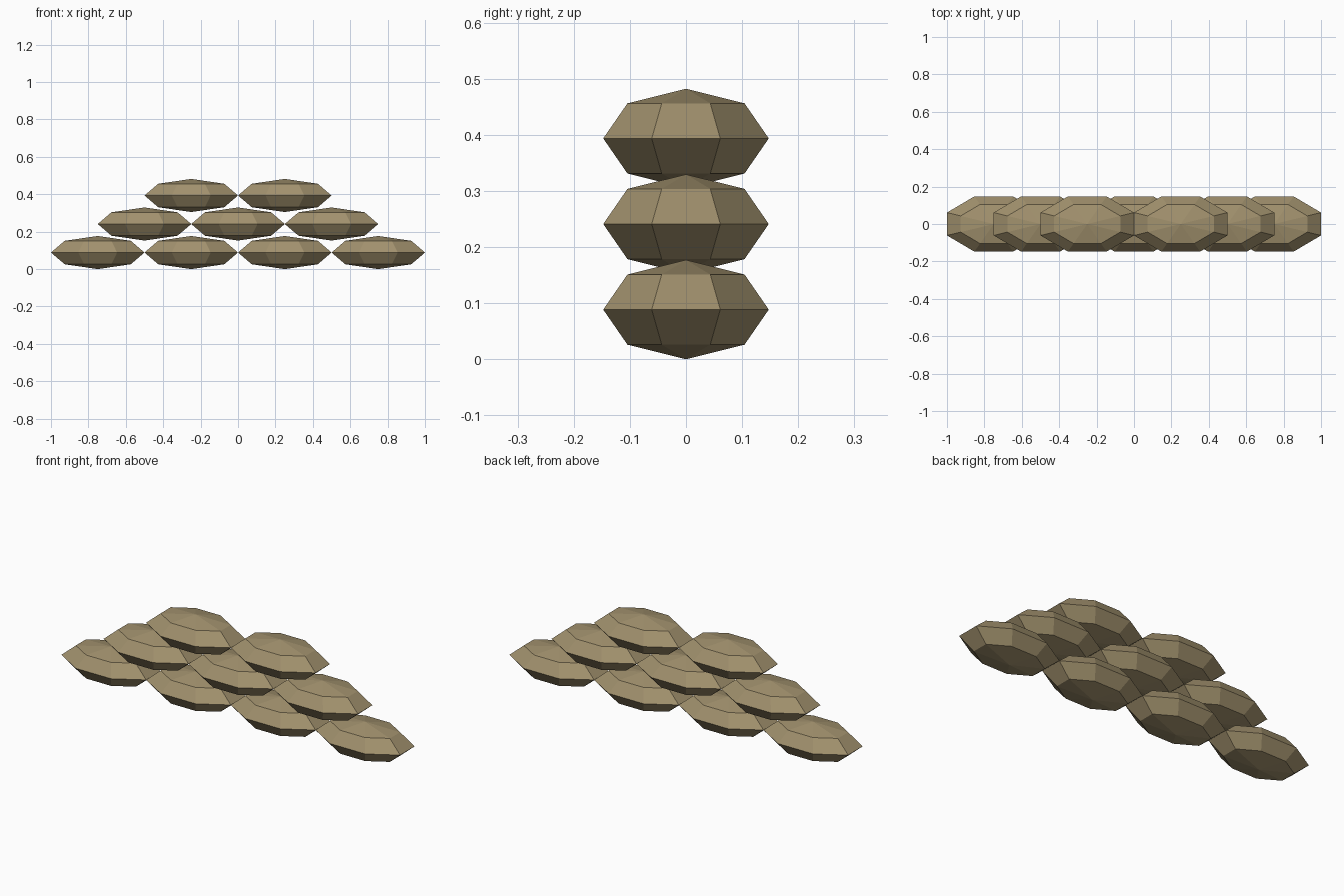
import bpy, math
from mathutils import Matrix

cube = bpy.data.objects.get("Cube")
if cube:
    bpy.data.objects.remove(cube, do_unlink=True)

# Sackcloth material
colour = (0.36, 0.285, 0.155, 1.0)
sackcloth = bpy.data.materials.new("sackcloth")
sackcloth.use_nodes = True
sackcloth.diffuse_color = colour
shader = next(n for n in sackcloth.node_tree.nodes if n.type == "BSDF_PRINCIPLED")
shader.inputs["Base Color"].default_value = colour
shader.inputs["Roughness"].default_value = 0.9

# Bag dimensions: flat ends touch the neighbouring bags
SEGMENTS = 8
HALF_TURN = math.pi / SEGMENTS
HALF_LENGTH, HALF_WIDTH, HALF_HEIGHT = 0.25, 0.1475, 0.0885
ROW_STEP = 0.1525


def sandbag(name, x, z):
    """Low-poly flattened sphere with flat faces at front, back and ends."""
    bpy.ops.mesh.primitive_uv_sphere_add(segments=SEGMENTS, ring_count=4, radius=1)
    bag = bpy.context.object
    bag.name = name
    fit = 1 / math.cos(HALF_TURN)
    bag.data.transform(
        Matrix.Diagonal((HALF_LENGTH * fit, HALF_WIDTH * fit, HALF_HEIGHT, 1))
        @ Matrix.Rotation(HALF_TURN, 4, "Z"))
    bag.location = (x, 0, z)
    bag.data.materials.append(sackcloth)
    bpy.ops.object.shade_flat()


# Staggered rows, each one bag shorter than the row beneath
for row, (label, count) in enumerate((("bottom", 4), ("middle", 3), ("top", 2))):
    for i in range(count):
        x = (i - (count - 1) / 2) * 2 * HALF_LENGTH
        sandbag(f"{label}_sandbag_{i + 1}", x, HALF_HEIGHT + row * ROW_STEP)
